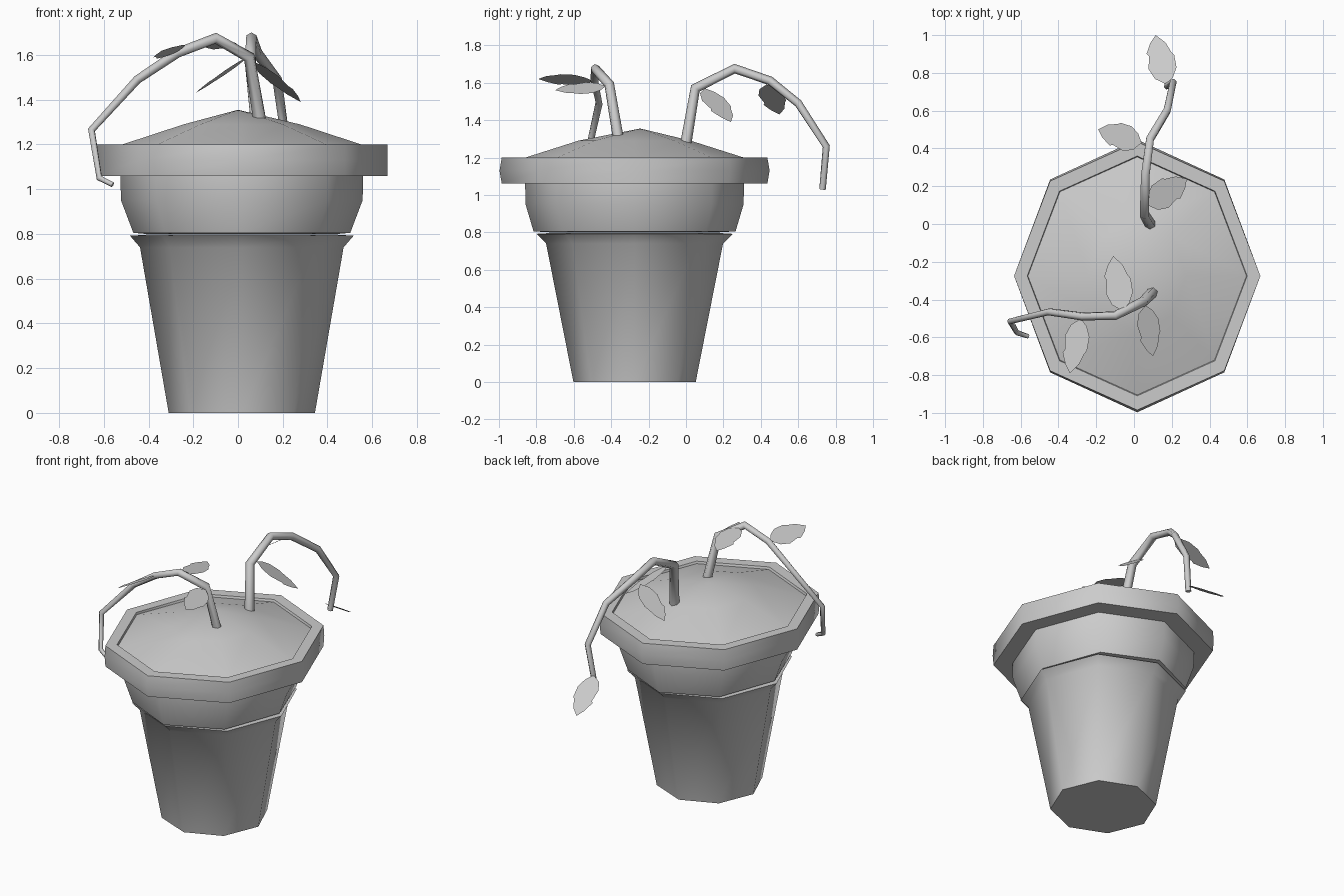
import bpy, bmesh, math
from mathutils import Vector

if "Cube" in bpy.data.objects:
    bpy.data.objects.remove(bpy.data.objects["Cube"])

CX, CY = 0.017, -0.275
SIDES = 8


def add_mesh(name, bm, angle=None):
    me = bpy.data.meshes.new(name)
    bm.to_mesh(me)
    bm.free()
    ob = bpy.data.objects.new(name, me)
    bpy.context.collection.objects.link(ob)
    if angle:
        bpy.ops.object.select_all(action='DESELECT')
        ob.select_set(True)
        bpy.context.view_layer.objects.active = ob
        bpy.ops.object.shade_smooth_by_angle(angle=math.radians(angle))
    return ob


def lathe(name, profile, cap_bottom=False, apex=None, angle=50):
    """Octagonal rings from (rx, ry, z), optional base cap and apex point."""
    bm = bmesh.new()
    rings = []
    for rx, ry, z in profile:
        rings.append([bm.verts.new((CX + rx * math.cos(math.tau * i / SIDES),
                                    CY + ry * math.sin(math.tau * i / SIDES), z))
                      for i in range(SIDES)])
    for a, b in zip(rings, rings[1:]):
        for i in range(SIDES):
            j = (i + 1) % SIDES
            bm.faces.new((a[i], a[j], b[j], b[i]))
    if cap_bottom:
        bm.faces.new(rings[0][::-1])
    if apex:
        tip = bm.verts.new(apex)
        for i in range(SIDES):
            bm.faces.new((rings[-1][i], rings[-1][(i + 1) % SIDES], tip))
    return add_mesh(name, bm, angle)


def stem(name, pts, r0, r1):
    """Tapered tube along a polyline."""
    cu = bpy.data.curves.new(name, 'CURVE')
    cu.dimensions = '3D'
    cu.bevel_depth = 1.0
    cu.bevel_resolution = 1
    cu.use_fill_caps = True
    sp = cu.splines.new('POLY')
    sp.points.add(len(pts) - 1)
    for i, p in enumerate(pts):
        sp.points[i].co = (*p, 1)
        sp.points[i].radius = r0 + (r1 - r0) * i / (len(pts) - 1)
    ob = bpy.data.objects.new(name, cu)
    bpy.context.collection.objects.link(ob)
    bpy.ops.object.select_all(action='DESELECT')
    ob.select_set(True)
    bpy.context.view_layer.objects.active = ob
    bpy.ops.object.convert(target='MESH')
    bpy.ops.object.shade_smooth_by_angle(angle=math.radians(65))


# Leaf outline: (along the leaf, sideways), with ragged edges
LEAF = [(0, 0), (0.12, 0.14), (0.3, 0.235), (0.55, 0.24), (0.62, 0.2), (0.82, 0.14),
        (1, 0), (0.86, -0.12), (0.66, -0.22), (0.6, -0.19), (0.35, -0.24), (0.14, -0.17)]


def leaf(name, base, tip, side):
    base, axis = Vector(base), Vector(tip) - Vector(base)
    side = Vector(side)
    side = (side - axis * side.dot(axis) / axis.length_squared).normalized() * axis.length
    bm = bmesh.new()
    bm.faces.new([bm.verts.new(base + axis * u + side * v) for u, v in LEAF])
    bm.normal_update()
    if bm.faces[:][0].normal.z < 0:
        bmesh.ops.reverse_faces(bm, faces=bm.faces[:])
    add_mesh(name, bm)


# Pot: tapered body with flared lip, collar, and heavy rim
lathe("pot_body", [(0.327, 0.327, 0), (0.455, 0.473, 0.74), (0.5, 0.525, 0.792),
                   (0.42, 0.44, 0.797)], cap_bottom=True)
lathe("pot_collar", [(0.43, 0.45, 0.80), (0.485, 0.54, 0.805), (0.54, 0.583, 0.95),
                     (0.543, 0.585, 1.06)])
lathe("pot_rim", [(0.54, 0.58, 1.06), (0.652, 0.71, 1.06), (0.652, 0.722, 1.13),
                  (0.652, 0.71, 1.2), (0.582, 0.635, 1.2), (0.575, 0.625, 1.17)])

# Soil mound
lathe("soil", [(0.58, 0.63, 1.185), (0.26, 0.3, 1.29)], apex=(0.0, -0.245, 1.355))

# Drooping stems
stem("back_stem", [(0.085, 0, 1.28), (0.055, 0.05, 1.57), (0.06, 0.26, 1.675),
                   (0.085, 0.45, 1.61), (0.175, 0.6, 1.49), (0.207, 0.75, 1.26),
                   (0.175, 0.73, 1.03)], 0.03, 0.018)
stem("left_stem", [(0.1, -0.36, 1.29), (0.05, -0.41, 1.59), (-0.1, -0.485, 1.675),
                   (-0.27, -0.49, 1.61), (-0.45, -0.465, 1.49), (-0.655, -0.515, 1.265),
                   (-0.62, -0.575, 1.05), (-0.56, -0.595, 1.02)], 0.03, 0.012)

# Leaves
for i, (base, tip, side) in enumerate([
        ((0.17, 0.74, 1.06), (0.115, 1.0, 0.9), (1, 0, 0)),
        ((0.04, 0.43, 1.59), (-0.19, 0.5, 1.43), (0.2, 1, 0)),
        ((0.07, 0.1, 1.57), (0.28, 0.24, 1.39), (-0.6, 0.8, 0.1)),
        ((-0.06, -0.46, 1.665), (-0.11, -0.17, 1.625), (1, 0, 0)),
        ((0.06, -0.43, 1.58), (0.1, -0.7, 1.56), (0.88, 0, -0.45)),
        ((-0.28, -0.5, 1.61), (-0.34, -0.79, 1.62), (0.9, 0, 0.4))]):
    leaf(f"leaf_{i + 1}", base, tip, side)
